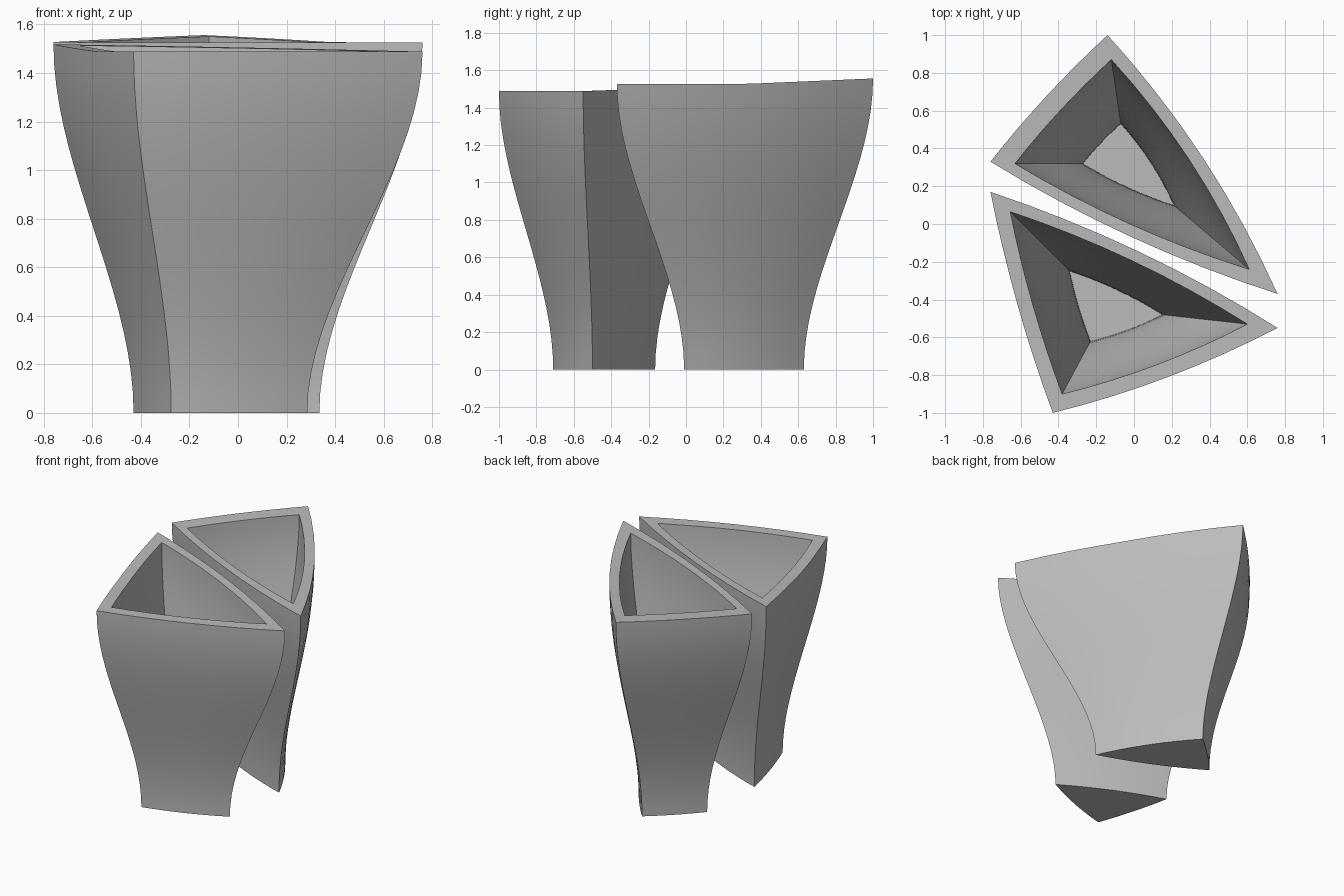
import bpy
import bmesh
from mathutils import Vector

if "Cube" in bpy.data.objects:
    bpy.data.objects.remove(bpy.data.objects["Cube"], do_unlink=True)

# One plain stoneware colour
grey = bpy.data.materials.new("stone_grey")
grey.use_nodes = True
colour = (0.5, 0.5, 0.5, 1)
grey.diffuse_color = colour
grey.node_tree.nodes["Principled BSDF"].inputs["Base Color"].default_value = colour

SIDE_STEPS = 8
LEVELS = 18
FLOOR = 0.1


def bowed_triangle(corners, bows):
    """Counter-clockwise triangle outline whose sides bulge outwards."""
    points = []
    for i, bow in enumerate(bows):
        a, b = Vector(corners[i]), Vector(corners[(i + 1) % 3])
        d = b - a
        out = Vector((d.y, -d.x)) * bow
        for k in range(SIDE_STEPS):
            t = k / SIDE_STEPS
            points.append(a + d * t + out * 4 * t * (1 - t))
    return points


def add_wall(bm, low, high, base, rim_height):
    """Stack of rings that flares from low to high in an S curve."""
    rings = []
    for k in range(LEVELS + 1):
        t = k / LEVELS
        s = t * t * (3 - 2 * t)
        ring = []
        for p, q in zip(low, high):
            xy = p.lerp(q, s)
            z = base + (rim_height(q.y) - base) * t
            ring.append(bm.verts.new((xy.x, xy.y, z)))
        rings.append(ring)
    return rings


def bridge(bm, lower, upper):
    n = len(lower)
    for i in range(n):
        j = (i + 1) % n
        bm.faces.new((lower[i], lower[j], upper[j], upper[i]))


def make_vase(name, outer_low, outer_high, inner_low, inner_high, bows, rim_height):
    bm = bmesh.new()
    outer = add_wall(bm, bowed_triangle(outer_low, bows),
                     bowed_triangle(outer_high, bows), 0, rim_height)
    inner = add_wall(bm, bowed_triangle(inner_low, bows),
                     bowed_triangle(inner_high, bows), FLOOR, rim_height)
    # outside, rim, inside, then the two floors
    rings = outer + inner[::-1]
    for lower, upper in zip(rings, rings[1:]):
        bridge(bm, lower, upper)
    bm.faces.new(outer[0][::-1])
    bm.faces.new(inner[0])
    bmesh.ops.recalc_face_normals(bm, faces=bm.faces)
    mesh = bpy.data.meshes.new(name)
    bm.to_mesh(mesh)
    bm.free()
    obj = bpy.data.objects.new(name, mesh)
    bpy.context.collection.objects.link(obj)
    mesh.materials.append(grey)
    bpy.ops.object.select_all(action="DESELECT")
    obj.select_set(True)
    bpy.context.view_layer.objects.active = obj
    bpy.ops.object.shade_smooth_by_angle()


# Back vase: corners run left, right, back
make_vase(
    "back_vase",
    [(-0.4, 0.33), (0.335, -0.01), (-0.09, 0.63)],
    [(-0.76, 0.33), (0.76, -0.37), (-0.14, 1.0)],
    [(-0.27, 0.32), (0.21, 0.1), (-0.07, 0.53)],
    [(-0.63, 0.32), (0.61, -0.24), (-0.12, 0.87)],
    (0.03, 0.04, 0.02),
    lambda y: 1.526 + 0.03 * max(0, (y - 0.3) / 0.7),
)

# Front vase: corners run left, front, right
make_vase(
    "front_vase",
    [(-0.43, -0.165), (-0.275, -0.71), (0.285, -0.5)],
    [(-0.76, 0.17), (-0.43, -1.0), (0.76, -0.55)],
    [(-0.34, -0.25), (-0.23, -0.62), (0.15, -0.48)],
    [(-0.655, 0.065), (-0.38, -0.9), (0.6, -0.53)],
    (0.02, 0.03, 0.03),
    lambda y: 1.488 + 0.03 * max(0, (y + 0.55) / 0.72),
)
